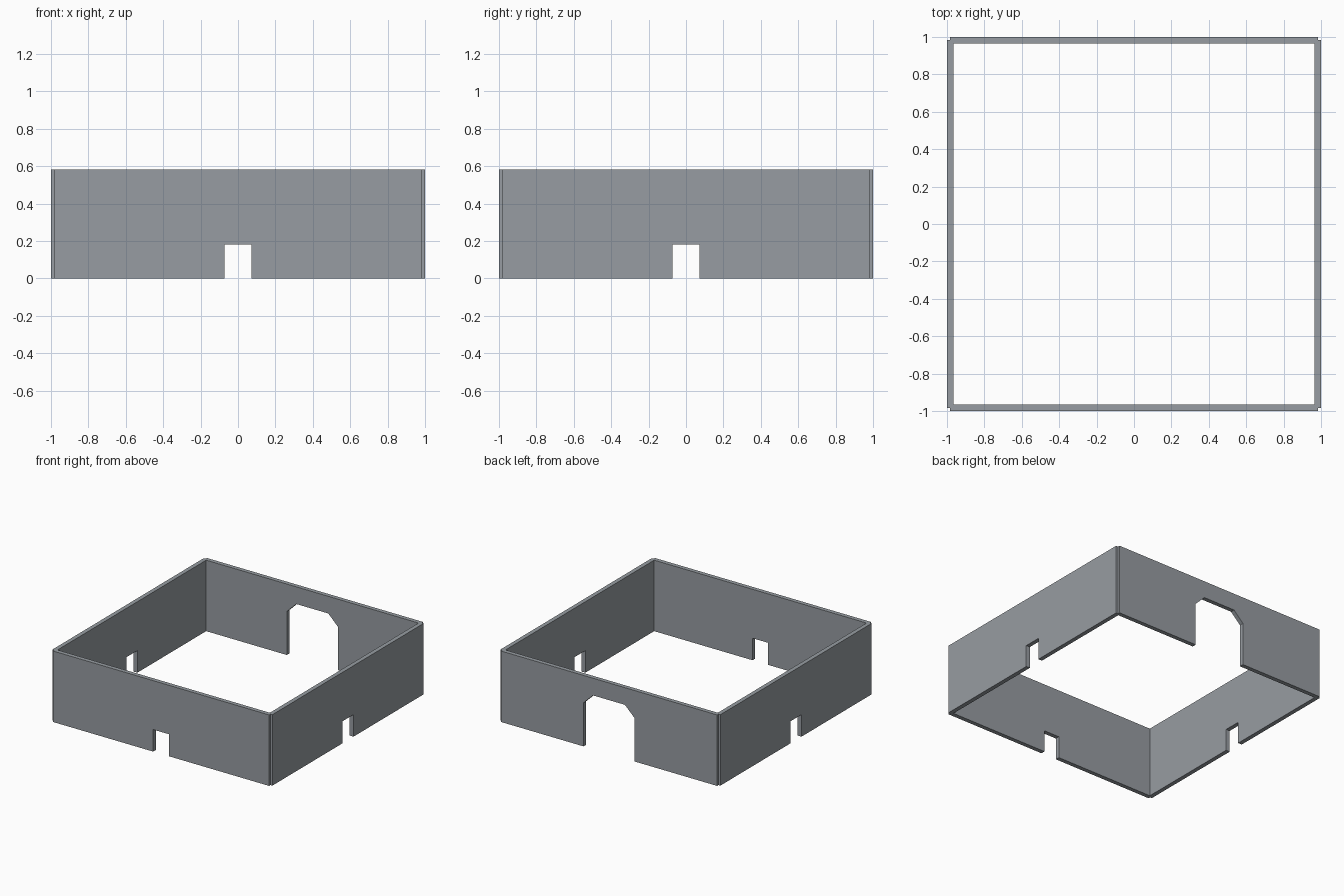
import bpy, bmesh
from math import radians
from mathutils import Matrix, Vector

if "Cube" in bpy.data.objects:
    bpy.data.objects.remove(bpy.data.objects["Cube"])

HEIGHT, THICK = 0.583, 0.035
HALF = 0.9825          # half length of a wall, and distance of its mid-plane from centre

# Slate grey stone
stone = bpy.data.materials.new("slate_stone")
stone.diffuse_color = (0.31, 0.335, 0.36, 1)
stone.use_nodes = True
stone.node_tree.nodes["Principled BSDF"].inputs["Base Color"].default_value = stone.diffuse_color


def wall(name, opening, angle):
    """Upright slab with an opening at its foot, placed at -y and turned about z."""
    profile = [(-HALF, 0), *opening, (HALF, 0), (HALF, HEIGHT), (-HALF, HEIGHT)]
    bm = bmesh.new()
    face = bm.faces.new([bm.verts.new((x, -HALF - THICK / 2, z)) for x, z in profile])
    ext = bmesh.ops.extrude_face_region(bm, geom=[face])
    bmesh.ops.translate(bm, vec=Vector((0, THICK, 0)),
                        verts=[v for v in ext["geom"] if isinstance(v, bmesh.types.BMVert)])
    bmesh.ops.recalc_face_normals(bm, faces=bm.faces[:])
    bm.transform(Matrix.Rotation(radians(angle), 4, "Z"))
    mesh = bpy.data.meshes.new(name)
    bm.to_mesh(mesh)
    bm.free()
    mesh.materials.append(stone)
    obj = bpy.data.objects.new(name, mesh)
    bpy.context.collection.objects.link(obj)


# Opening outlines: small square doorway and large gate with chamfered corners
door = [(-0.071, 0), (-0.071, 0.181), (0.071, 0.181), (0.071, 0)]
gate = [(-0.232, 0), (-0.232, 0.357), (-0.145, 0.442),
        (0.145, 0.442), (0.232, 0.357), (0.232, 0)]

# Four walls around the yard
wall("front_wall", door, 0)
wall("right_wall", door, 90)
wall("back_wall", gate, 180)
wall("left_wall", door, 270)
